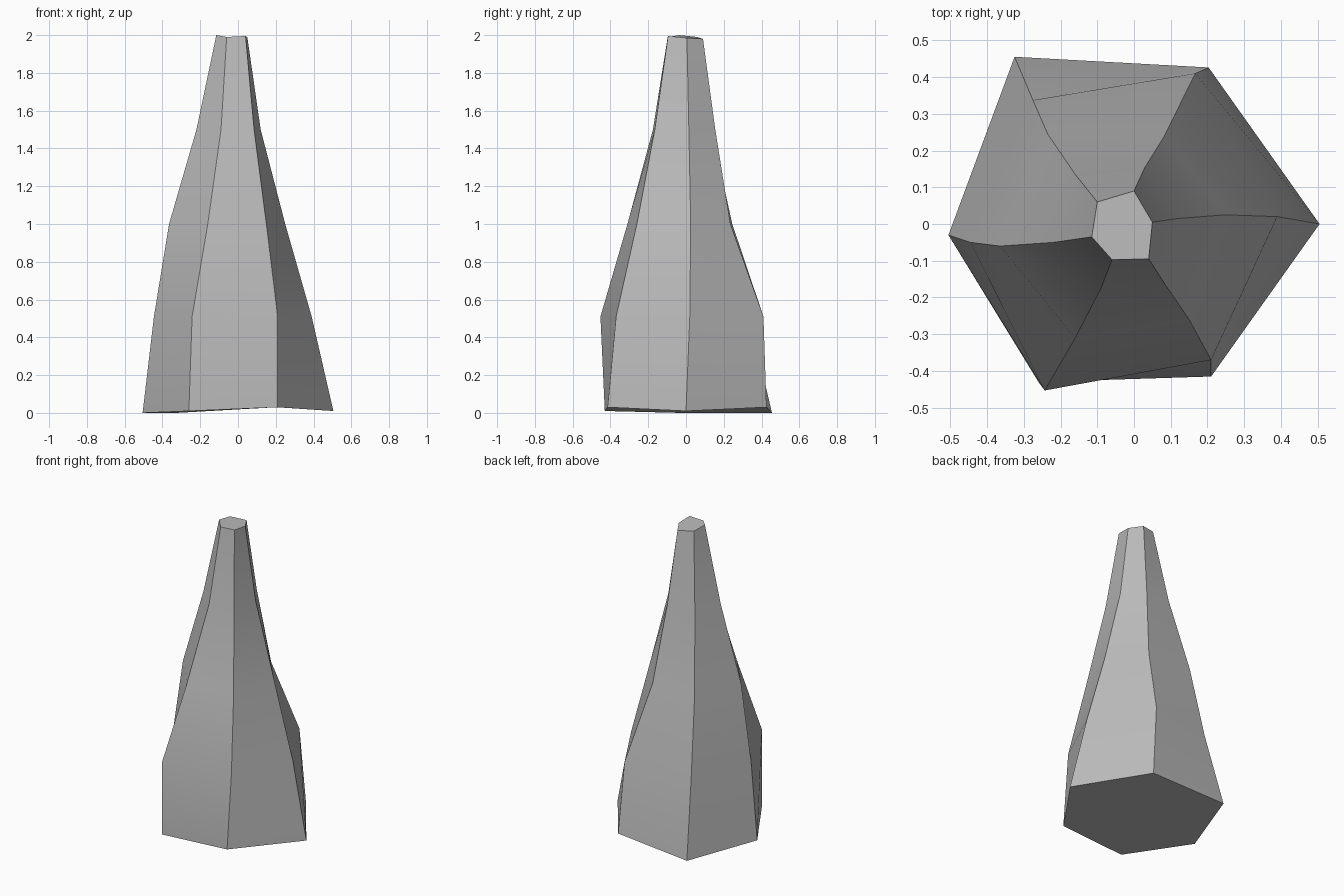
import bpy
import bmesh
import math

cube = bpy.data.objects.get("Cube")
if cube:
    bpy.data.objects.remove(cube, do_unlink=True)


def make_material(name, colour):
    material = bpy.data.materials.new(name)
    material.use_nodes = True
    material.diffuse_color = colour
    shader = material.node_tree.nodes["Principled BSDF"]
    shader.inputs["Base Color"].default_value = colour
    return material


# Corner ridges of the six-sided spike, each listed from base to tip
right_ridge = [(-.505, -.03), (-.445, -.05), (-.365, -.06), (-.22, -.05), (-.115, -.035)]
front_right_ridge = [(-.26, -.43), (-.243, -.453), (-.16, -.31), (-.09, -.175), (-.06, -.097)]
front_left_ridge = [(.21, -.415), (.21, -.37), (.15, -.26), (.085, -.165), (.04, -.095)]
left_ridge = [(.505, 0), (.39, .02), (.25, .025), (.12, .015), (.05, .005)]
back_left_ridge = [(.203, .426), (.167, .41), (.08, .235), (.03, .155), (0, .09)]
back_right_ridge = [(-.325, .455), (-.275, .337), (-.235, .245), (-.16, .135), (-.1, .06)]

# Each ridge with the height of its foot and of its tip
ridges = [
    (right_ridge, 0, 2),
    (front_right_ridge, .01, 1.99),
    (front_left_ridge, .03, 1.995),
    (left_ridge, .01, 1.985),
    (back_left_ridge, .03, 1.98),
    (back_right_ridge, 0, 1.99),
]


def build_spike(name, material):
    bm = bmesh.new()
    columns = []
    for path, foot, tip in ridges:
        heights = [foot, .51, 1, 1.5, tip]
        columns.append([bm.verts.new((x, y, z)) for (x, y), z in zip(path, heights)])

    # Side panels between neighbouring ridges
    for index, column in enumerate(columns):
        neighbour = columns[(index + 1) % len(columns)]
        for level in range(len(column) - 1):
            bm.faces.new((column[level], neighbour[level],
                          neighbour[level + 1], column[level + 1]))

    # Flat caps at the base and the cut-off tip
    bm.faces.new([column[0] for column in reversed(columns)])
    bm.faces.new([column[-1] for column in columns])
    bm.normal_update()

    mesh = bpy.data.meshes.new(name)
    bm.to_mesh(mesh)
    bm.free()
    mesh.materials.append(material)
    spike = bpy.data.objects.new(name, mesh)
    bpy.context.collection.objects.link(spike)
    return spike


stone = make_material("stone grey", (.5, .5, .5, 1))
spike = build_spike("rock_spike", stone)

# Soft shading along each side, crisp ridges between them
bpy.ops.object.select_all(action="DESELECT")
spike.select_set(True)
bpy.context.view_layer.objects.active = spike
bpy.ops.object.shade_smooth_by_angle(angle=math.radians(30))
